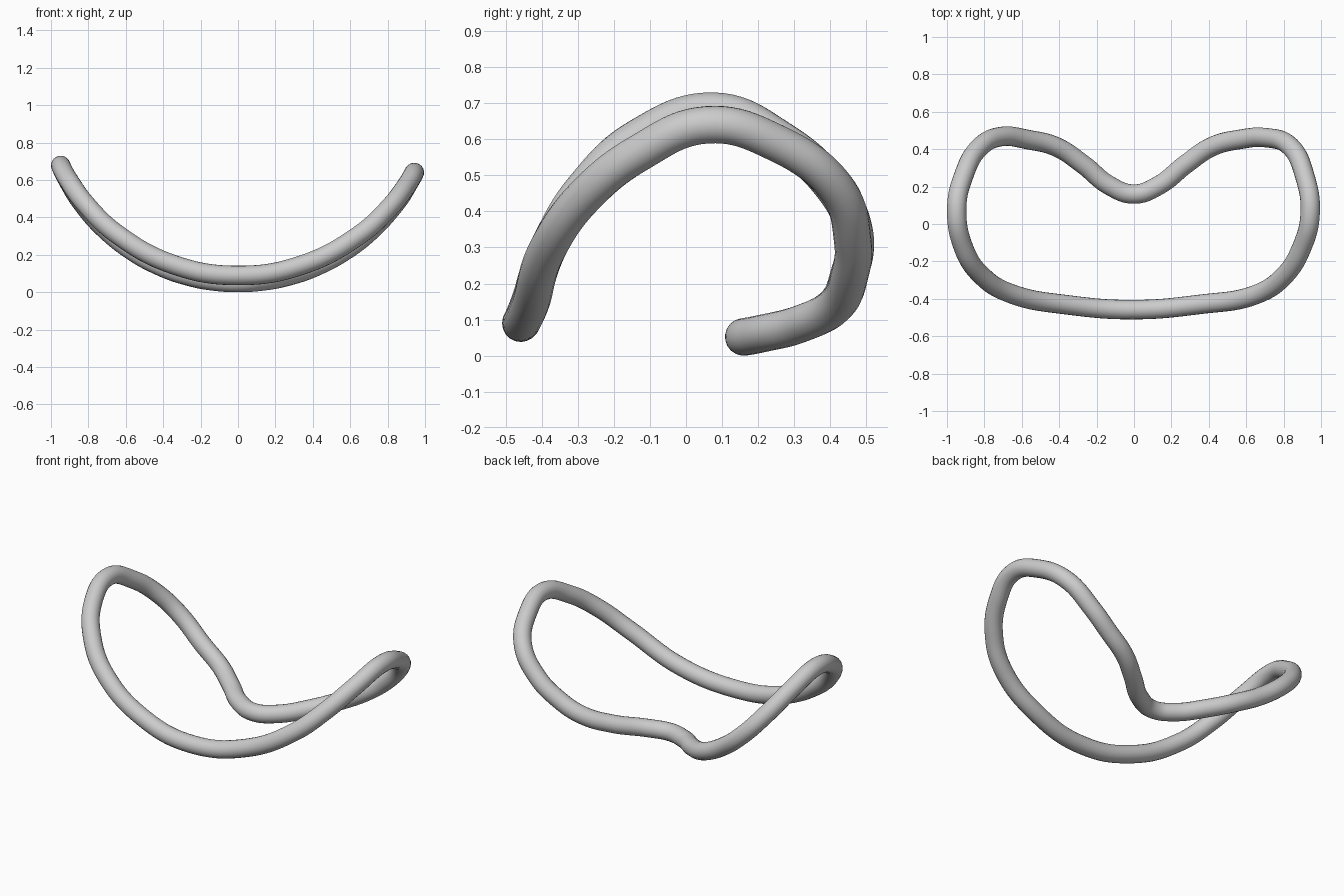
import bpy
import math

if "Cube" in bpy.data.objects:
    bpy.data.objects.remove(bpy.data.objects["Cube"])

RADIUS = 0.052

# Plan outline of the tube centreline (x, y), counter-clockwise from the front middle
outline = [
    (0, -0.458), (0.35, -0.43), (0.65, -0.378), (0.80, -0.28), (0.895, -0.13),
    (0.942, 0.06), (0.915, 0.25), (0.835, 0.415), (0.70, 0.462), (0.57, 0.453),
    (0.42, 0.415), (0.28, 0.322), (0.13, 0.205), (0, 0.16), (-0.13, 0.205),
    (-0.27, 0.317), (-0.41, 0.41), (-0.56, 0.45), (-0.72, 0.466), (-0.83, 0.405),
    (-0.91, 0.26), (-0.948, 0.08), (-0.91, -0.13), (-0.81, -0.28), (-0.65, -0.375),
    (-0.35, -0.433),
]


def arc_height(x, low):
    """Height on the circular sag through the low middle and the raised end."""
    end_x, end_z = (0.942, 0.64) if x > 0 else (0.948, 0.678)
    rise = end_z - low
    r = (end_x ** 2 + rise ** 2) / (2 * rise)
    return low + r - math.sqrt(r * r - x * x)


def height(x, y):
    t = min(max((y + 0.3) / 0.7, 0), 1) if abs(x) > 0.7 else float(y > 0)
    return (1 - t) * arc_height(x, 0.09) + t * arc_height(x, RADIUS)


# Closed round tube swept along the sagging outline
curve = bpy.data.curves.new("bent_ring", 'CURVE')
curve.dimensions = '3D'
curve.resolution_u = 10
curve.bevel_depth = RADIUS
curve.bevel_resolution = 8
spline = curve.splines.new('BEZIER')
spline.bezier_points.add(len(outline) - 1)
spline.use_cyclic_u = True
for point, (x, y) in zip(spline.bezier_points, outline):
    point.co = (x, y, height(x, y))
    point.handle_left_type = point.handle_right_type = 'AUTO'

ring = bpy.data.objects.new("bent_ring", curve)
bpy.context.collection.objects.link(ring)
bpy.context.view_layer.objects.active = ring
ring.select_set(True)
bpy.ops.object.convert(target='MESH')
bpy.ops.object.shade_smooth()
